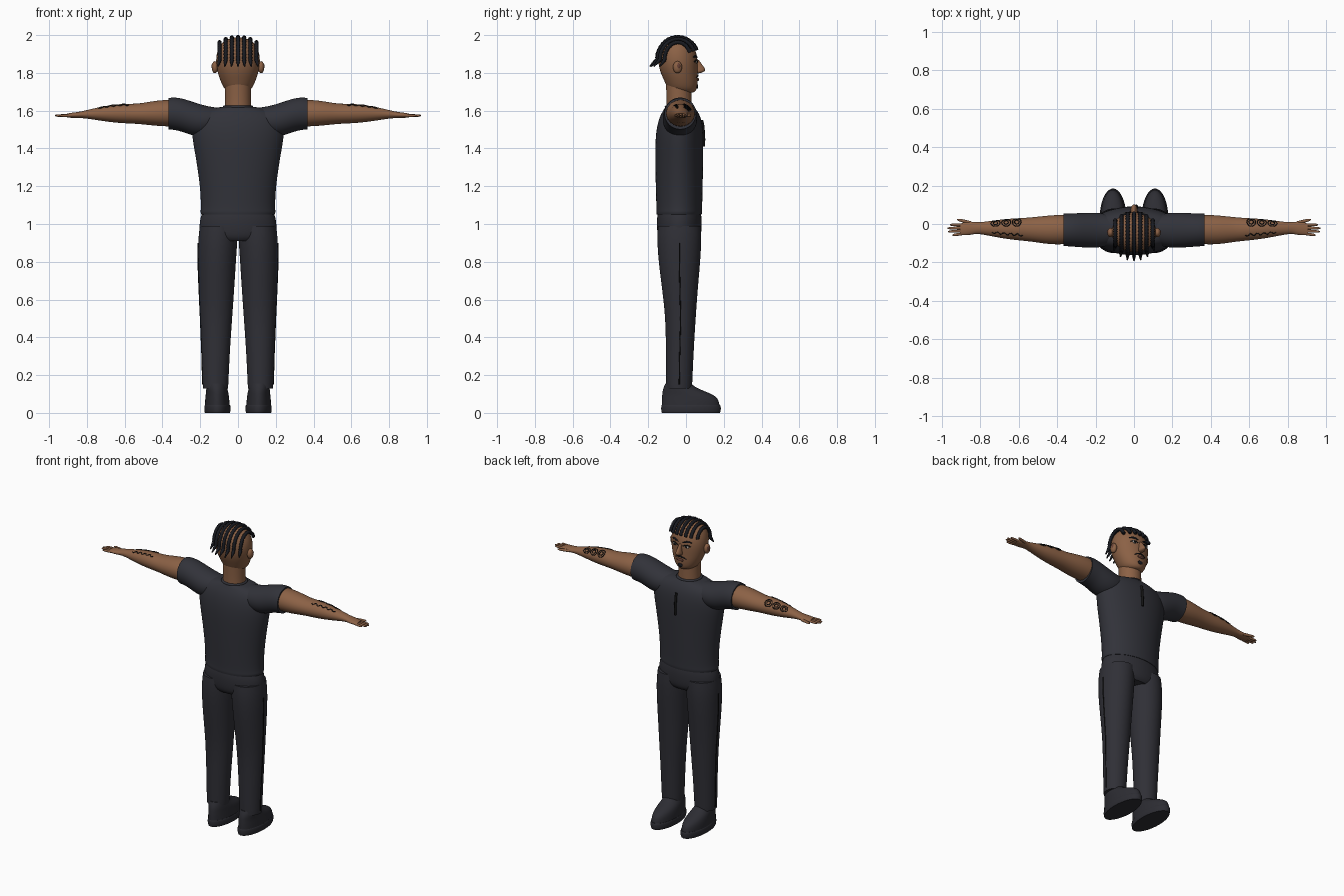
import bpy, bmesh
from math import sin, cos, pi, radians, sqrt
from mathutils import Vector

cube = bpy.data.objects.get("Cube")
if cube:
    bpy.data.objects.remove(cube, do_unlink=True)


def material(name, r, g, b):
    m = bpy.data.materials.new(name)
    m.use_nodes = True
    m.diffuse_color = (r, g, b, 1)
    bsdf = m.node_tree.nodes["Principled BSDF"]
    bsdf.inputs["Base Color"].default_value = (r, g, b, 1)
    bsdf.inputs["Roughness"].default_value = 0.8
    return m


SKIN = material("brown skin", .26, .12, .06)
LIP = material("dark lip", .13, .05, .035)
SHIRT = material("charcoal shirt", .031, .032, .041)
TROUSER = material("charcoal trousers", .029, .029, .037)
SHOE = material("charcoal shoe", .026, .026, .033)
HAIR = material("black hair", .009, .01, .014)
INK = material("black ink", .006, .006, .006)
WHITE = material("eye white", .5, .47, .43)


def add(name, data, mat, mirror=False):
    obj = bpy.data.objects.new(name, data)
    bpy.context.collection.objects.link(obj)
    data.materials.append(mat)
    if mirror:
        obj.modifiers.new("mirror", 'MIRROR').use_clip = False
    return obj


def loft(name, axis, rings, mat, mirror=False, sides=20, hard_ends=True):
    """Skin elliptical rings (position, a_min, a_max, b_min, b_max) along x or z."""
    bm = bmesh.new()
    crease = bm.edges.layers.float.new("crease_edge")
    loops = []
    for pos, a0, a1, b0, b1 in rings:
        loop = []
        for i in range(sides):
            t = 2 * pi * i / sides
            a = (a0 + a1) / 2 + (a1 - a0) / 2 * cos(t)
            b = (b0 + b1) / 2 + (b1 - b0) / 2 * sin(t)
            loop.append(bm.verts.new((a, b, pos) if axis == 'z' else (pos, a, b)))
        loops.append(loop)
    for low, high in zip(loops, loops[1:]):
        for i in range(sides):
            j = (i + 1) % sides
            bm.faces.new((low[i], low[j], high[j], high[i]))
    for loop in (loops[0][::-1], loops[-1]):
        cap = bm.faces.new(loop)
        if hard_ends:
            for e in cap.edges:
                e[crease] = 1
                e.smooth = False
    for f in bm.faces:
        f.smooth = True
    bmesh.ops.recalc_face_normals(bm, faces=bm.faces)
    mesh = bpy.data.meshes.new(name)
    bm.to_mesh(mesh)
    bm.free()
    obj = add(name, mesh, mat, mirror)
    sub = obj.modifiers.new("smooth", 'SUBSURF')
    sub.levels = sub.render_levels = 1 if sides < 16 else 2
    return obj


def oval(name, centre, size, mat, mirror=False):
    bm = bmesh.new()
    bmesh.ops.create_uvsphere(bm, u_segments=20, v_segments=12, radius=1)
    for v in bm.verts:
        v.co = Vector(centre) + Vector(c * s for c, s in zip(v.co, size))
    for f in bm.faces:
        f.smooth = True
    mesh = bpy.data.meshes.new(name)
    bm.to_mesh(mesh)
    bm.free()
    return add(name, mesh, mat, mirror)


def wire(name, paths, radius, mat, mirror=False, radii=None):
    """Round wires through lists of points, turned into one mesh."""
    curve = bpy.data.curves.new(name, 'CURVE')
    curve.dimensions = '3D'
    curve.bevel_depth = radius
    curve.bevel_resolution = 2
    curve.use_fill_caps = True
    for path in paths:
        spline = curve.splines.new('POLY')
        spline.points.add(len(path) - 1)
        for i, (p, co) in enumerate(zip(spline.points, path)):
            p.co = (*co, 1)
            p.radius = radii(i, len(path)) if radii else 1
    temp = bpy.data.objects.new(name + " path", curve)
    bpy.context.collection.objects.link(temp)
    mesh = bpy.data.meshes.new_from_object(
        temp.evaluated_get(bpy.context.evaluated_depsgraph_get()))
    bpy.data.objects.remove(temp)
    mesh.materials.clear()
    for p in mesh.polygons:
        p.use_smooth = True
    return add(name, mesh, mat, mirror)


def sample(rings, pos):
    for a, b in zip(rings, rings[1:]):
        if a[0] <= pos <= b[0]:
            t = (pos - a[0]) / (b[0] - a[0])
            return [u + (v - u) * t for u, v in zip(a, b)]
    return rings[-1]


# Shirt: body, sleeves, collar and placket
body = [(z, -w, w, y0, y1) for z, w, y0, y1 in (
    (1.05, .197, -.157, .085), (1.065, .203, -.16, .088), (1.08, .198, -.158, .087),
    (1.2, .203, -.162, .09), (1.35, .226, -.165, .093), (1.45, .245, -.164, .094),
    (1.52, .25, -.155, .09), (1.57, .235, -.14, .078), (1.6, .19, -.122, .06),
    (1.618, .11, -.112, .045), (1.62, .078, -.108, .035))]
loft("shirt_body", 'z', body, SHIRT)
loft("sleeves", 'x', [
    (.1, -.1, .04, 1.50, 1.615), (.17, -.125, .06, 1.46, 1.625), (.24, -.125, .06, 1.465, 1.648),
    (.3, -.12, .057, 1.49, 1.668), (.345, -.117, .056, 1.498, 1.672),
    (.367, -.115, .055, 1.5, 1.668)], SHIRT, True)
wire("collar", [[(.073 * cos(t * pi / 16), -.036 + .069 * sin(t * pi / 16), 1.62)
                 for t in range(33)]], .008, SHIRT)
wire("placket", [[(.012, .5 * (r[3] + r[4]) + .5 * (r[4] - r[3]), r[0])
                  for r in (sample(body, 1.41 + .02 * i) for i in range(8))]], .008, INK)

# Trousers: hips, legs and side seams
loft("hips", 'z', [
    (.91, -.15, .15, -.13, .06), (.93, -.197, .197, -.15, .08), (.98, -.209, .209, -.156, .085),
    (1.03, -.203, .203, -.156, .085), (1.06, -.192, .192, -.15, .08)], TROUSER)
leg = [(.13, .052, .186, -.105, .032), (.15, .05, .188, -.106, .034),
       (.3, .044, .192, -.107, .04), (.5, .03, .2, -.109, .052), (.65, .019, .207, -.127, .063),
       (.8, .01, .213, -.147, .077), (.92, .001, .213, -.155, .084), (.99, .001, .203, -.15, .08)]
loft("trouser_legs", 'z', leg, TROUSER, True)
wire("side_seams", [[(r[2] - .001, (r[3] + r[4]) / 2, r[0])
                     for r in (sample(leg, .15 + .05 * i) for i in range(16))]], .003, INK, True)

# Shoes: sole and upper
loft("shoe_soles", 'z', [
    (0, .042, .176, -.13, .182), (.01, .038, .18, -.134, .187),
    (.036, .038, .18, -.134, .187), (.042, .042, .176, -.13, .182)], SHOE, True)
loft("shoe_uppers", 'z', [
    (.035, .043, .176, -.13, .18), (.07, .045, .175, -.13, .176), (.095, .048, .172, -.128, .15),
    (.115, .052, .17, -.126, .1), (.135, .058, .168, -.12, .05), (.155, .062, .166, -.11, .03)],
    SHOE, True)

# Arms and palms
arm = [(.3, -.1, .045, 1.515, 1.655), (.37, -.108, .05, 1.515, 1.66),
       (.45, -.106, .045, 1.52, 1.652), (.53, -.092, .035, 1.53, 1.636),
       (.6, -.086, .031, 1.532, 1.638), (.68, -.076, .026, 1.539, 1.63),
       (.76, -.06, .014, 1.552, 1.613), (.815, -.05, .008, 1.56, 1.6),
       (.84, -.055, .012, 1.56, 1.594), (.875, -.06, .012, 1.561, 1.59),
       (.905, -.058, .002, 1.564, 1.585)]
loft("arms", 'x', arm, SKIN, True)


# Fingers and thumbs
def finger(name, x0, x1, y0, y1, r):
    rings = []
    for t, s in ((0, .9), (.3, 1), (.7, .95), (.93, .75), (1, .3)):
        x, y = x0 + (x1 - x0) * t, y0 + (y1 - y0) * t
        rings.append((x, y - r * s, y + r * s, 1.574 - r * s, 1.574 + r * s))
    loft(name, 'x', rings, SKIN, True, sides=10)


for i, tip in enumerate((.957, .97, .966, .945)):
    finger(f"fingers_{i + 1}", .885, tip, -.005 - .015 * i, -.004 - .018 * i, .008)
finger("thumbs", .845, .92, .006, .023, .009)


# Forearm tattoos: rings along the leading edge, a wave behind
def on_arm(x, degrees):
    _, y0, y1, z0, z1 = sample(arm, x)
    t = radians(degrees)
    return (x, (y0 + y1) / 2 + (y1 - y0) / 2 * cos(t), (z0 + z1) / 2 + (z1 - z0) / 2 * sin(t))


marks = []
for x in (.61, .665, .72):
    for s in (1, .5):
        marks.append([on_arm(x + .023 * s * cos(k * pi / 10), 48 + 26 * s * sin(k * pi / 10))
                      for k in range(21)])
marks.append([on_arm(.58 + .005 * k, 120 + 7 * sin(k * .9)) for k in range(33)])
wire("forearm_tattoos", marks, .0025, INK, True)

# Neck and head
loft("neck", 'z', [(1.57, -.072, .072, -.105, .032), (1.65, -.068, .068, -.103, .03),
                   (1.74, -.07, .07, -.107, .03)], SKIN)
skull = [(z, -w, w, y0, y1) for z, w, y0, y1 in (
    (1.693, .03, -.04, .03), (1.70, .056, -.08, .05), (1.72, .077, -.1, .06),
    (1.76, .095, -.117, .064), (1.8, .109, -.136, .063), (1.85, .119, -.149, .064),
    (1.9, .116, -.149, .059), (1.94, .101, -.135, .042), (1.965, .08, -.115, .022),
    (1.982, .048, -.082, -.01), (1.988, .012, -.05, -.036))]
loft("head", 'z', skull, SKIN, hard_ends=False)
oval("ears", (.122, -.045, 1.83), (.017, .024, .032), SKIN, True)
oval("ear_hollows", (.132, -.04, 1.835), (.008, .011, .017), LIP, True)
loft("nose", 'z', [(1.797, -.01, .01, .045, .075), (1.806, -.021, .021, .04, .098),
                   (1.818, -.018, .018, .04, .108), (1.84, -.012, .012, .04, .088),
                   (1.875, -.008, .008, .04, .066)], SKIN, sides=12, hard_ends=False)


# Facial features follow the curve of the head
def on_face(x, z):
    _, x0, x1, y0, y1 = sample(skull, z)
    return (x, (y0 + y1) / 2 + (y1 - y0) / 2 * sqrt(1 - (x / x1) ** 2) - .001, z)


def taper(i, n):
    return .35 + .65 * sin(pi * i / (n - 1))


oval("eyes", on_face(.042, 1.857), (.018, .004, .008), WHITE, True)
oval("pupils", on_face(.041, 1.857), (.009, .006, .008), INK, True)
wire("eyelids", [[on_face(.02 + .0045 * i, 1.858 + .009 * sin(pi * i / 10)) for i in range(11)]],
     .0035, INK, True)
wire("eyebrows", [[on_face(.016 + .0055 * i, 1.88 + .008 * sin(pi * i / 12)) for i in range(11)]],
     .006, HAIR, True, taper)
wire("moustache", [[on_face(-.04 + .005 * i, 1.774 + .013 * sin(pi * i / 16))
                    for i in range(17)]], .005, HAIR, radii=taper)
oval("lips", on_face(0, 1.765), (.027, .006, .008), LIP)
oval("chin_beard", on_face(0, 1.728), (.018, .005, .012), HAIR)


# Braids swept over the skull, with loose tails behind
def braid(x):
    s = sqrt(1 - (x / .127) ** 2)
    path = []
    for k in range(33):
        t = radians(24 + k * 4.9)
        path.append((x, -.043 + .11 * s * cos(t), 1.872 + .118 * sin(t) * (.35 + .65 * s)))
    _, y, z = path[-1]
    for k in range(1, 9):
        path.append((x * (1 + .01 * k), y - .0048 * k * s, z - .0045 * k))
    return path


def plait(i, n):
    return (1 if i % 2 else .78) * min(1, .35 + (n - 1 - i) * .1)


wire("braids", [braid(.0325 * i) for i in range(-3, 4)], .0115, HAIR, radii=plait)
